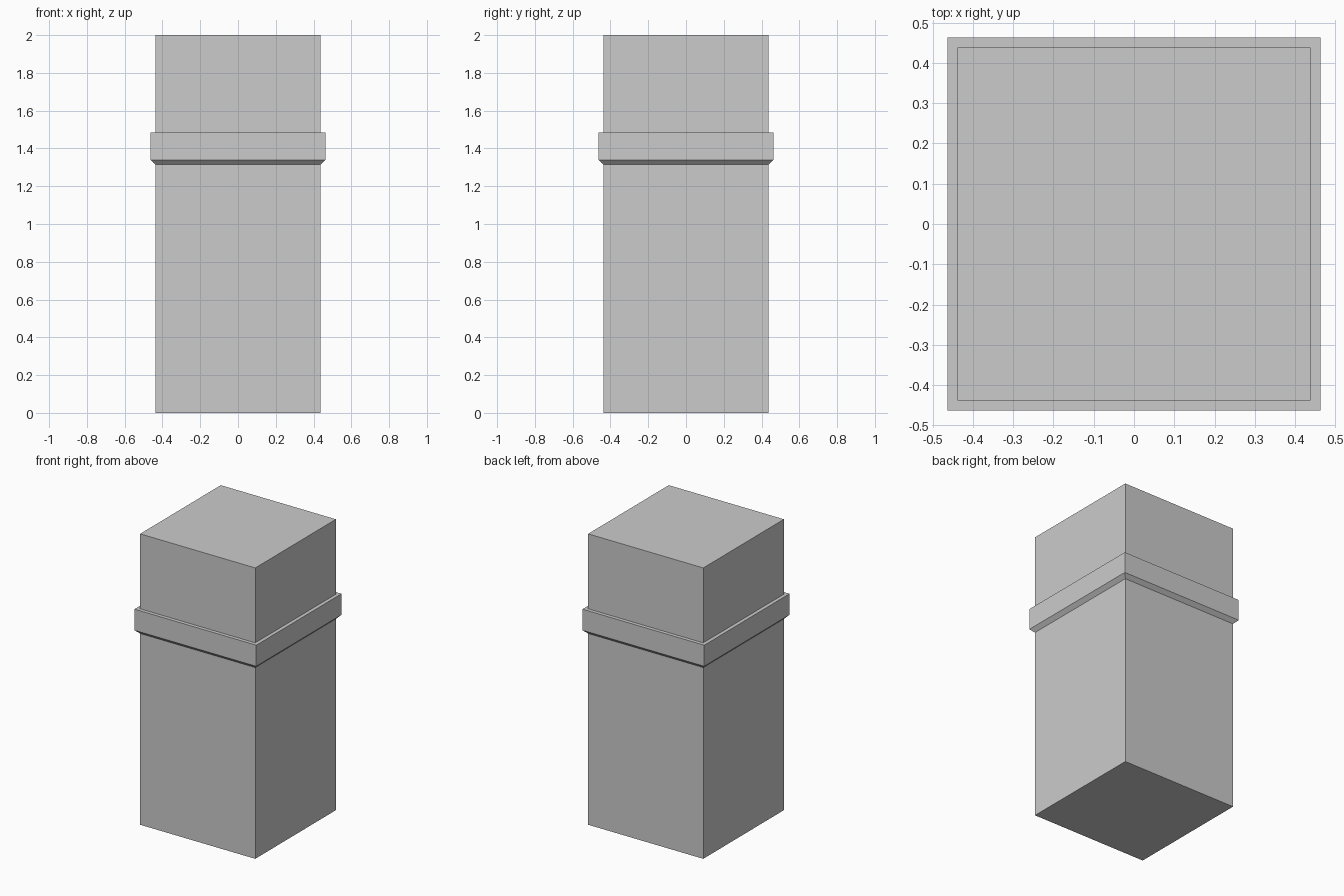
import bpy
import bmesh

cube = bpy.data.objects.get("Cube")
if cube:
    bpy.data.objects.remove(cube, do_unlink=True)

grey = bpy.data.materials.new("plain grey")
grey.use_nodes = True
colour = (0.6, 0.6, 0.6, 1)
grey.diffuse_color = colour
grey.node_tree.nodes["Principled BSDF"].inputs["Base Color"].default_value = colour


def square_stack(name, profile):
    """Skin square rings, given as (half width, height), and cap both ends."""
    bm = bmesh.new()
    rings = [[bm.verts.new((sx * half, sy * half, z))
              for sx, sy in ((-1, -1), (1, -1), (1, 1), (-1, 1))]
             for half, z in profile]
    for low, high in zip(rings, rings[1:]):
        for i in range(4):
            j = (i + 1) % 4
            bm.faces.new((low[i], low[j], high[j], high[i]))
    bm.faces.new(reversed(rings[0]))
    bm.faces.new(rings[-1])
    mesh = bpy.data.meshes.new(name)
    bm.to_mesh(mesh)
    bm.free()
    mesh.materials.append(grey)
    obj = bpy.data.objects.new(name, mesh)
    bpy.context.collection.objects.link(obj)
    return obj


SHAFT, COLLAR = 0.438, 0.463

# Square pillar with a raised collar, chamfered underneath
square_stack("pillar_with_collar", [
    (SHAFT, 0), (SHAFT, 1.315), (COLLAR, 1.34),
    (COLLAR, 1.485), (SHAFT, 1.485), (SHAFT, 2)])
